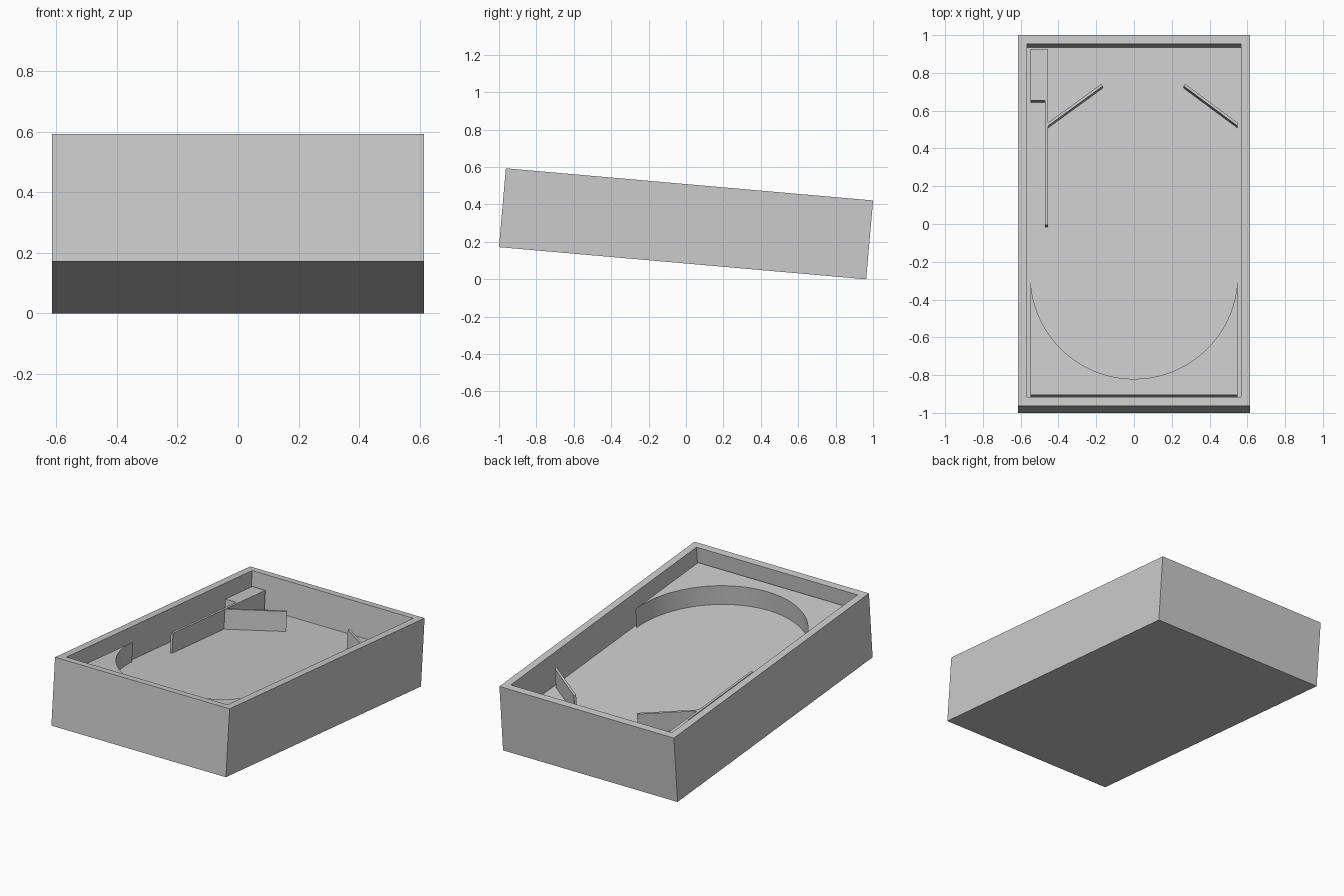
import bpy, bmesh, math
from mathutils import Matrix, Vector

cube = bpy.data.objects.get("Cube")
if cube:
    bpy.data.objects.remove(cube, do_unlink=True)

# Main sizes, in the table's own untilted frame
WIDTH, LENGTH, HEIGHT, WALL = 1.23, 1.971, 0.423, 0.067
FLOOR, PLATEAU = 0.212, 0.336
IN_X, IN_Y = WIDTH / 2 - WALL, LENGTH / 2 - WALL
ANGLE = math.radians(5)
TILT = (Matrix.Translation((0, -HEIGHT / 2 * math.sin(ANGLE), LENGTH / 2 * math.sin(ANGLE)))
        @ Matrix.Rotation(-ANGLE, 4, "X"))

grey = bpy.data.materials.new("plain_grey")
grey.use_nodes = True
colour = (0.6, 0.6, 0.6, 1)
grey.diffuse_color = colour
grey.node_tree.nodes["Principled BSDF"].inputs["Base Color"].default_value = colour


def add_object(name, bm):
    bmesh.ops.recalc_face_normals(bm, faces=bm.faces)
    mesh = bpy.data.meshes.new(name)
    bm.to_mesh(mesh)
    bm.free()
    mesh.materials.append(grey)
    obj = bpy.data.objects.new(name, mesh)
    bpy.context.collection.objects.link(obj)
    obj.matrix_world = TILT
    return obj


def prism(name, outline, low=FLOOR, high=PLATEAU):
    bm = bmesh.new()
    base = bm.faces.new([bm.verts.new((x, y, low)) for x, y in outline])
    top = bmesh.ops.extrude_face_region(bm, geom=[base], use_keep_orig=True)["geom"]
    verts = [v for v in top if isinstance(v, bmesh.types.BMVert)]
    bmesh.ops.translate(bm, verts=verts, vec=(0, 0, high - low))
    return add_object(name, bm)


def block(name, x0, x1, y0, y1):
    return prism(name, [(x0, y0), (x1, y0), (x1, y1), (x0, y1)])


# Open cabinet: solid box with its top inset and pushed down to the floor
bm = bmesh.new()
bmesh.ops.create_cube(bm, size=1, matrix=Matrix.Translation((0, 0, HEIGHT / 2))
                      @ Matrix.Diagonal((WIDTH, LENGTH, HEIGHT, 1)))
top = max(bm.faces, key=lambda f: f.calc_center_median().z)
bmesh.ops.inset_region(bm, faces=[top], thickness=WALL)
pit = bmesh.ops.extrude_discrete_faces(bm, faces=[top])["faces"][0]
bmesh.ops.translate(bm, verts=pit.verts, vec=(0, 0, FLOOR - HEIGHT))
add_object("cabinet", bm)

# Raised apron with a half-round opening
arc_y, steps = -0.286, 64
arc = [(IN_X * math.cos(a), arc_y - IN_X * math.sin(a))
       for a in (math.pi * i / steps for i in range(steps + 1))]
apron = prism("arched_apron", arc + [(-IN_X, -IN_Y), (IN_X, -IN_Y)])
bpy.ops.object.select_all(action="DESELECT")
apron.select_set(True)
bpy.context.view_layer.objects.active = apron
bpy.ops.object.shade_smooth_by_angle(angle=math.radians(30))

# Side lane: long divider and the filled block behind it
LANE_OUT, LANE_IN = -0.47, -0.455
block("lane_divider", LANE_OUT, LANE_IN, -0.015, IN_Y)
block("lane_block", -IN_X, LANE_OUT, 0.645, IN_Y)


# Slanted guide plates
def guide(name, start_x, end_x):
    start, end = Vector((start_x, 0.51)), Vector((end_x, 0.722))
    along = (end - start).normalized()
    side = Vector((-along.y, along.x)) * 0.014
    if side.y < 0:
        side = -side
    prism(name, [start, end, end + side, (start_x, start.y + 0.018)])


guide("right_guide", LANE_IN, -0.165)
guide("left_guide", IN_X, 0.263)
